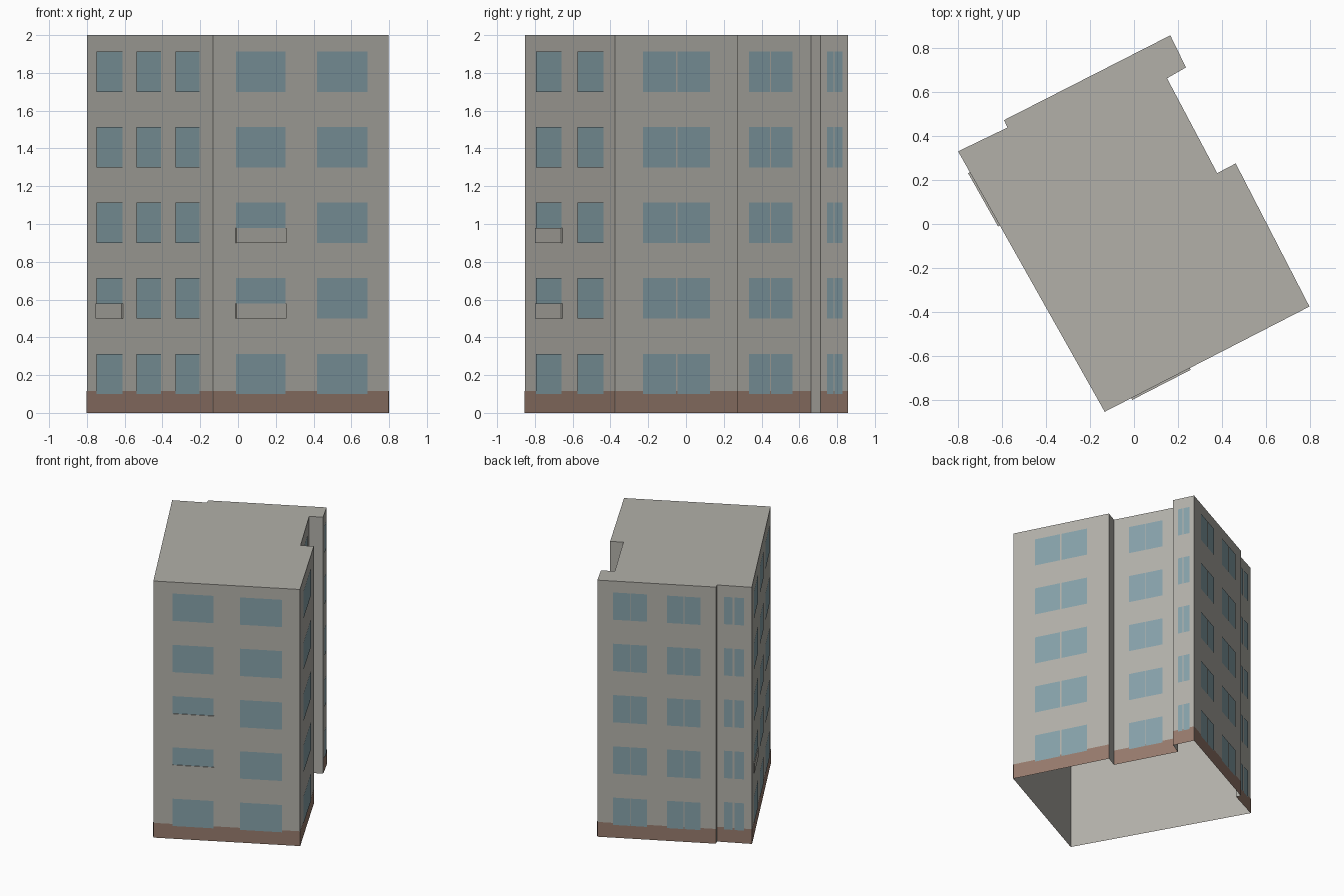
import bpy
from mathutils import Vector

cube = bpy.data.objects.get("Cube")
if cube:
    bpy.data.objects.remove(cube, do_unlink=True)

HEIGHT = 2.0
BAND_TOP = 0.115
ROW_STEP = 0.4
UP = Vector((0, 0, 1))


def material(name, rgb):
    """Flat colour given as sRGB bytes, stored as linear values."""
    lin = [((c / 255 + 0.055) / 1.055) ** 2.4 for c in rgb] + [1.0]
    mat = bpy.data.materials.new(name)
    mat.use_nodes = True
    mat.diffuse_color = lin
    bsdf = mat.node_tree.nodes["Principled BSDF"]
    bsdf.inputs["Base Color"].default_value = lin
    bsdf.inputs["Roughness"].default_value = 0.9
    return mat


CONCRETE = material("warm grey concrete", (178, 176, 169))
GLASS = material("blue grey glass", (134, 161, 169))
PLINTH = material("brown plinth", (150, 122, 108))


def add_mesh(name, verts, faces, mat):
    mesh = bpy.data.meshes.new(name)
    mesh.from_pydata(verts, [], faces)
    mesh.materials.append(mat)
    obj = bpy.data.objects.new(name, mesh)
    bpy.context.collection.objects.link(obj)
    return obj


# Footprint corners, counter-clockwise seen from above
corners = dict(
    front=(-0.133, -0.853), right=(0.797, -0.375),
    notch_a=(0.462, 0.275), notch_b=(0.378, 0.231),
    notch_c=(0.15, 0.662), notch_d=(0.236, 0.711),
    back=(0.165, 0.857), step_a=(-0.59, 0.472),
    step_b=(-0.575, 0.438), left=(-0.799, 0.33))
P = {k: Vector((x, y, 0)) for k, (x, y) in corners.items()}

# Building shell: walls and roof, open underneath
n = len(P)
base = list(P.values())
shell_faces = [(i, (i + 1) % n, (i + 1) % n + n, i + n) for i in range(n)]
shell_faces.append(tuple(range(n, 2 * n)))
add_mesh("building_shell", base + [p + UP * HEIGHT for p in base],
         shell_faces, CONCRETE)


def wall_frame(start, end):
    a, b = P[start], P[end]
    return a, b - a, (b - a).cross(UP).normalized()


def plate(wall, u0, u1, z0, z1, offset):
    """Corners of a rectangle on a wall, between fractions u0 and u1."""
    a, along, out = wall
    return [a + along * u + UP * z + out * offset
            for u, z in ((u0, z0), (u1, z0), (u1, z1), (u0, z1))]


def add_plates(name, quads, mat):
    verts = [v for q in quads for v in q]
    faces = [tuple(range(i, i + 4)) for i in range(0, len(verts), 4)]
    add_mesh(name, verts, faces, mat)


# Each wall with its window spans, as fractions of the wall length
walls = {
    "front_right": ("front", "right", [(0.13, 0.412), (0.59, 0.877)]),
    "right": ("right", "notch_a", [(0.225, 0.492), (0.503, 0.77)]),
    "recess": ("notch_b", "notch_c", [(0.235, 0.492), (0.503, 0.765)]),
    "back_corner": ("notch_d", "back", [(0.24, 0.47), (0.51, 0.79)]),
    "back": ("back", "step_a", [(0.134, 0.275), (0.282, 0.42),
                                (0.588, 0.727), (0.734, 0.87)]),
    "back_step": ("step_b", "left", [(0.2, 0.45), (0.5, 0.78)]),
    "front_left": ("left", "front", [(0.08, 0.285), (0.4, 0.592),
                                     (0.71, 0.9)]),
}

# Plinth band and five rows of windows on every main wall
for name, (start, end, spans) in walls.items():
    wall = wall_frame(start, end)
    add_plates(name + "_plinth", [plate(wall, 0, 1, 0, BAND_TOP, 0.002)], PLINTH)
    rows = [0.1 + ROW_STEP * r for r in range(5)]
    add_plates(name + "_windows",
               [plate(wall, u0, u1, z, z + 0.213, 0.004)
                for z in rows for u0, u1 in spans], GLASS)


# Shallow balcony panels across the lower part of some windows
def balcony(name, wall_name, span, z):
    start, end, _ = walls[wall_name]
    wall = wall_frame(start, end)
    verts = (plate(wall, *span, z, z + 0.078, 0)
             + plate(wall, *span, z, z + 0.078, 0.009))
    faces = [(4, 5, 6, 7)] + [(i, (i + 1) % 4, (i + 1) % 4 + 4, i + 4)
                              for i in range(4)]
    add_mesh(name, verts, faces, CONCRETE)


balcony("front_right_balcony_lower", "front_right", (0.13, 0.415), 0.5)
balcony("front_right_balcony_upper", "front_right", (0.13, 0.415), 0.9)
balcony("front_left_balcony", "front_left", (0.08, 0.285), 0.5)
